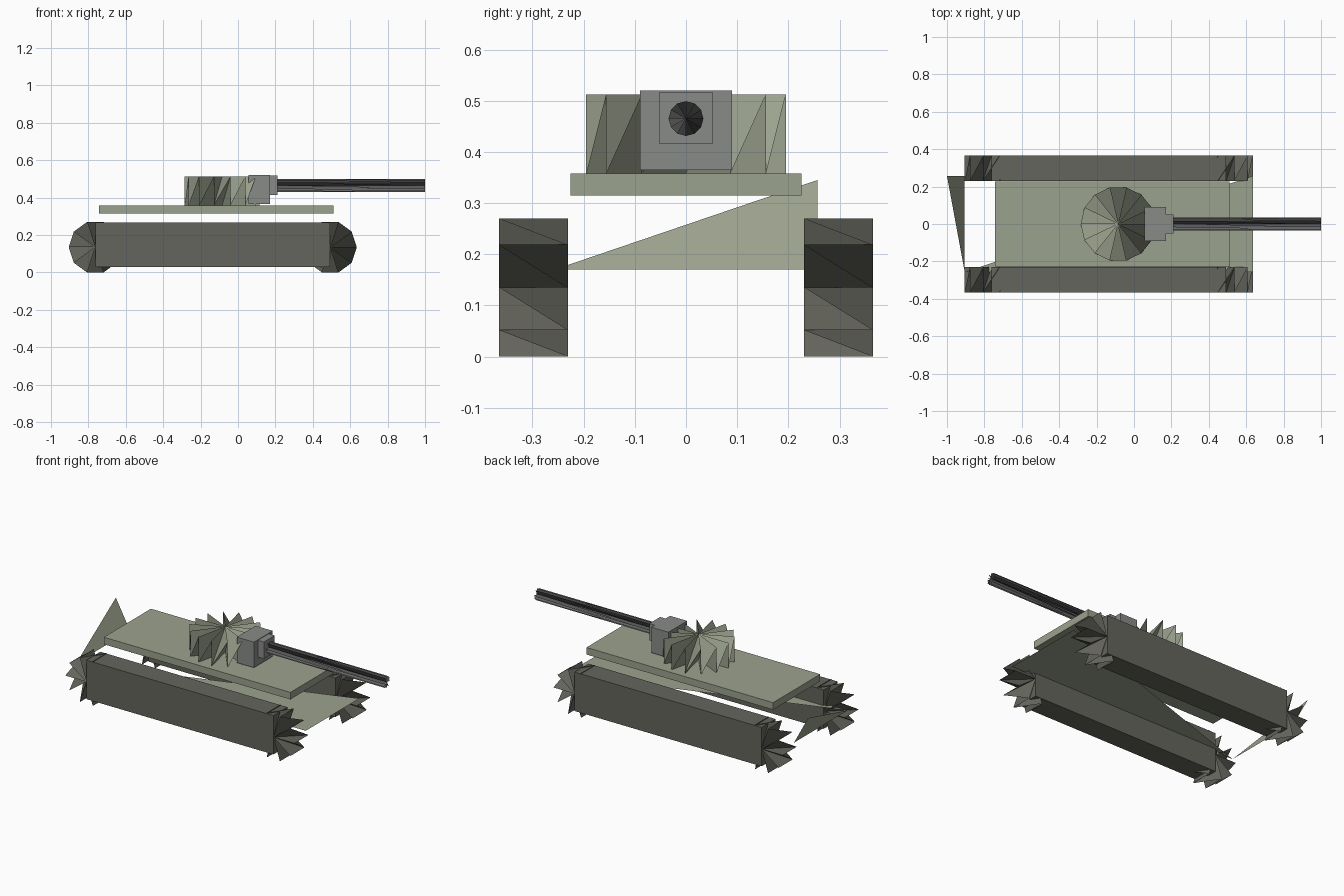
import bpy
from math import cos, sin, pi
from mathutils import Matrix, Vector

if "Cube" in bpy.data.objects:
    bpy.data.objects.remove(bpy.data.objects["Cube"])


def material(name, rgb):
    m = bpy.data.materials.new(name)
    m.diffuse_color = (*rgb, 1)
    m.use_nodes = True
    m.node_tree.nodes["Principled BSDF"].inputs["Base Color"].default_value = m.diffuse_color
    return m


GREEN = material("armour_green", (0.33, 0.36, 0.27))
TRACK = material("track_grey", (0.13, 0.13, 0.11))
STEEL = material("steel_grey", (0.25, 0.26, 0.25))
DARK = material("barrel_grey", (0.12, 0.12, 0.12))


def mesh_object(name, verts, faces, mat):
    me = bpy.data.meshes.new(name)
    me.from_pydata(verts, [], faces)
    me.materials.append(mat)
    ob = bpy.data.objects.new(name, me)
    bpy.context.collection.objects.link(ob)
    return ob


def box(name, x, y, z, mat):
    """Box from (min, max) pairs."""
    verts = [(a, b, c) for a in x for b in y for c in z]
    faces = [(0, 1, 3, 2), (4, 6, 7, 5), (0, 4, 5, 1),
             (2, 3, 7, 6), (0, 2, 6, 4), (1, 5, 7, 3)]
    return mesh_object(name, verts, faces, mat)


def pleated_drum(name, centre, radius, depth, sides, rot, mat):
    """Spiky drum: a zigzag rim of top and bottom points, folded to both hubs."""
    h = depth / 2
    rim = []
    for i in range(sides):
        a = 2 * pi * i / sides
        rim += [(radius * cos(a), radius * sin(a), -h),
                (radius * cos(a), radius * sin(a), h)]
    n = len(rim)
    verts = rim + [(0, 0, -h), (0, 0, h)]
    faces = []
    for i in range(sides):
        b, t, prev_b = 2 * i, 2 * i + 1, (2 * i - 2) % n
        for hub in (n, n + 1):
            faces += [(hub, b, t), (hub, t, prev_b)]
    move = Matrix.Translation(centre) @ rot
    return mesh_object(name, [move @ Vector(v) for v in verts], faces, mat)


UPRIGHT = Matrix.Identity(4)
ALONG_Y = Matrix.Rotation(pi / 2, 4, 'X')
ALONG_X = Matrix.Rotation(pi / 2, 4, 'Y')

# Lower hull: open half floor plate and sloped half rear plate
mesh_object("lower_hull",
            [(-0.905, -0.257, 0.17), (0.635, -0.257, 0.17), (0.635, 0.257, 0.17),
             (-0.905, 0.257, 0.17), (-1.0, 0.257, 0.345)],
            [(0, 1, 2), (0, 4, 3)], GREEN)

# Deck plate
box("deck", (-0.743, 0.51), (-0.226, 0.226), (0.315, 0.358), GREEN)

# Tracks with a spiky drum at each end
for side, s in (("right", -1), ("left", 1)):
    y = sorted((s * 0.231, s * 0.365))
    box(f"{side}_track", (-0.763, 0.493), y, (0.03, 0.266), TRACK)
    for end, x in (("rear", -0.763), ("front", 0.493)):
        pleated_drum(f"{side}_{end}_drum", (x, s * 0.298, 0.135), 0.142,
                     0.134, 10, ALONG_Y, TRACK)

# Turret
pleated_drum("turret", (-0.085, 0, 0.435), 0.2, 0.154, 14, UPRIGHT, GREEN)

# Gun mount, collar and barrel
box("gun_mount", (0.055, 0.17), (-0.09, 0.09), (0.365, 0.52), STEEL)
box("gun_collar", (0.13, 0.21), (-0.052, 0.052), (0.415, 0.517), STEEL)
pleated_drum("barrel", (0.6, 0, 0.465), 0.034, 0.8, 12, ALONG_X, DARK)
